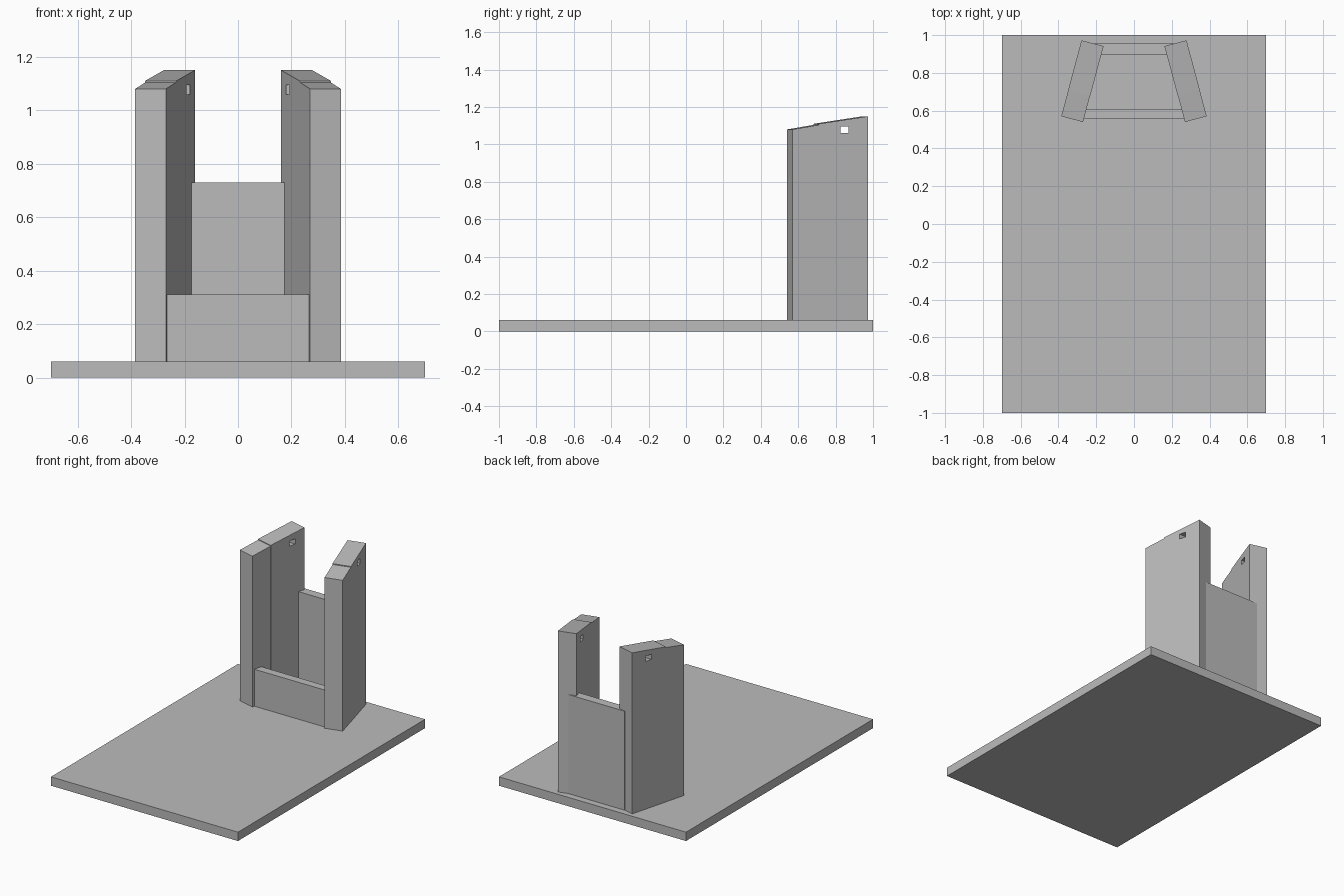
import bpy
from mathutils import Vector

cube = bpy.data.objects.get("Cube")
if cube:
    bpy.data.objects.remove(cube)

grey = bpy.data.materials.new("plain grey")
grey.use_nodes = True
COLOUR = (0.5, 0.5, 0.5, 1)
grey.diffuse_color = COLOUR
grey.node_tree.nodes["Principled BSDF"].inputs["Base Color"].default_value = COLOUR

FLOOR = 0.06


def prism(name, outline, bottom, tops):
    """Extrude a four-sided plan, with its own top height at each corner."""
    n = len(outline)
    verts = [(x, y, bottom) for x, y in outline]
    verts += [(x, y, z) for (x, y), z in zip(outline, tops)]
    faces = [tuple(reversed(range(n))), tuple(range(n, 2 * n))]
    faces += [(i, (i + 1) % n, n + (i + 1) % n, n + i) for i in range(n)]
    mesh = bpy.data.meshes.new(name)
    mesh.from_pydata(verts, [], faces)
    mesh.materials.append(grey)
    obj = bpy.data.objects.new(name, mesh)
    bpy.context.collection.objects.link(obj)
    return obj


def box(name, half_x, y0, y1, z0, z1):
    plan = [(-half_x, y0), (half_x, y0), (half_x, y1), (-half_x, y1)]
    return prism(name, plan, z0, [z1] * 4)


# Base plate and the two cross panels
box("base_plate", 0.7, -1, 1, 0, FLOOR)
box("front_panel", 0.3, 0.555, 0.61, FLOOR, 0.31)
box("back_panel", 0.21, 0.895, 0.955, FLOOR, 0.73)

# Straight cutter for the holes through both side walls
cutter = box("hole_cutter", 0.6, 0.825, 0.87, 1.06, 1.095)
cutter.hide_render = True
cutter.hide_viewport = True
cutter.display_type = 'WIRE'

# Angled side walls, each of two overlapping boards with sloping tops
corner = Vector((0.27, 0.54))
across = Vector((0.115, 0.03))
along = Vector((-0.108, 0.402))


def wall_board(name, side, start, end, z_start, z_end, proud):
    out = across.normalized() * proud
    plan = [corner + along * start - out, corner + across + along * start + out,
            corner + across + along * end + out, corner + along * end - out]
    tops = [z_start, z_start, z_end, z_end]
    plan = [(side * p.x, p.y) for p in plan]
    if side < 0:
        plan.reverse()
        tops.reverse()
    board = prism(name, plan, FLOOR, tops)
    cut = board.modifiers.new("hole", 'BOOLEAN')
    cut.operation = 'DIFFERENCE'
    cut.solver = 'EXACT'
    cut.object = cutter


for label, side in (("left", 1), ("right", -1)):
    wall_board(label + "_wall_front_board", side, 0, 0.62, 1.08, 1.123, 0)
    wall_board(label + "_wall_back_board", side, 0.35, 1, 1.11, 1.15, 0.001)
